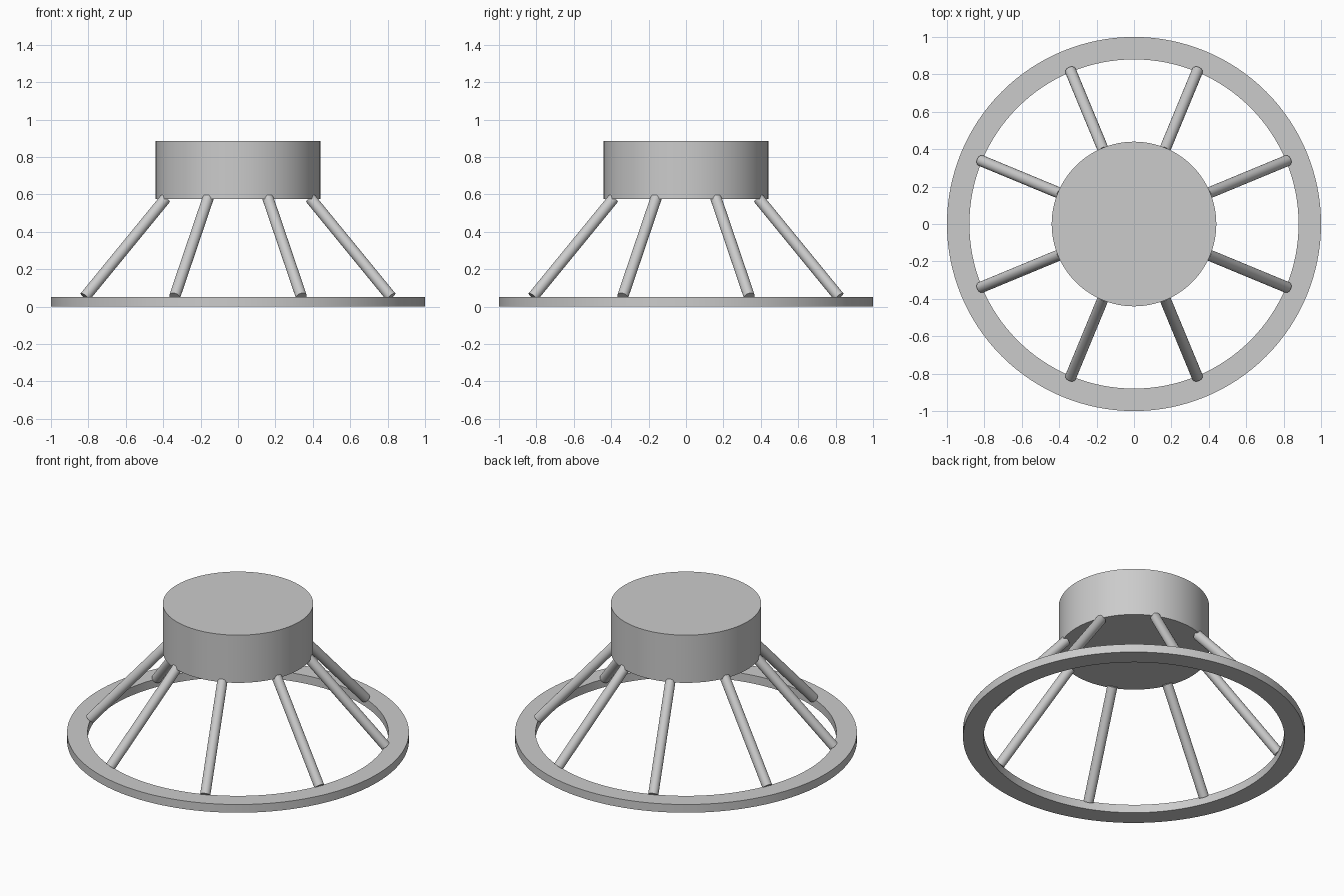
import bpy, bmesh, math
from mathutils import Vector

cube = bpy.data.objects.get("Cube")
if cube:
    bpy.data.objects.remove(cube, do_unlink=True)

grey = bpy.data.materials.new("plain grey")
grey.use_nodes = True
colour = (0.6, 0.6, 0.6, 1)
grey.diffuse_color = colour
grey.node_tree.nodes["Principled BSDF"].inputs["Base Color"].default_value = colour


def finish(obj, name):
    obj.name = name
    obj.data.materials.append(grey)
    bpy.ops.object.shade_smooth_by_angle(angle=math.radians(30))


def rod(name, start, end, radius, sides):
    """Closed cylinder running between two points."""
    start, end = Vector(start), Vector(end)
    axis = end - start
    bpy.ops.mesh.primitive_cylinder_add(
        vertices=sides, radius=radius, depth=axis.length,
        location=(start + end) / 2,
        rotation=axis.to_track_quat("Z", "Y").to_euler())
    finish(bpy.context.object, name)


def flat_ring(name, inner, outer, height, sides):
    """Rectangular section spun around the z axis."""
    bm = bmesh.new()
    section = [bm.verts.new((r, 0, z)) for r, z in
               ((inner, 0), (outer, 0), (outer, height), (inner, height))]
    edges = [bm.edges.new((section[i], section[(i + 1) % 4])) for i in range(4)]
    bmesh.ops.spin(bm, geom=section + edges, cent=(0, 0, 0), axis=(0, 0, 1),
                   angle=math.tau, steps=sides, use_merge=True)
    bmesh.ops.remove_doubles(bm, verts=bm.verts, dist=0.0001)
    bmesh.ops.recalc_face_normals(bm, faces=bm.faces)
    mesh = bpy.data.meshes.new(name)
    bm.to_mesh(mesh)
    bm.free()
    obj = bpy.data.objects.new(name, mesh)
    bpy.context.collection.objects.link(obj)
    bpy.ops.object.select_all(action="DESELECT")
    obj.select_set(True)
    bpy.context.view_layer.objects.active = obj
    finish(obj, name)


# Base ring and raised drum
flat_ring("base_ring", 0.88, 1.0, 0.053, 128)
rod("drum", (0, 0, 0.577), (0, 0, 0.885), 0.44, 128)

# Eight sloping struts from ring to drum
for i in range(8):
    a = math.tau * (i + 0.5) / 8
    c, s = math.cos(a), math.sin(a)
    rod(f"strut_{i + 1}", (0.885 * c, 0.885 * s, 0.053),
        (0.42 * c, 0.42 * s, 0.578), 0.03, 32)
